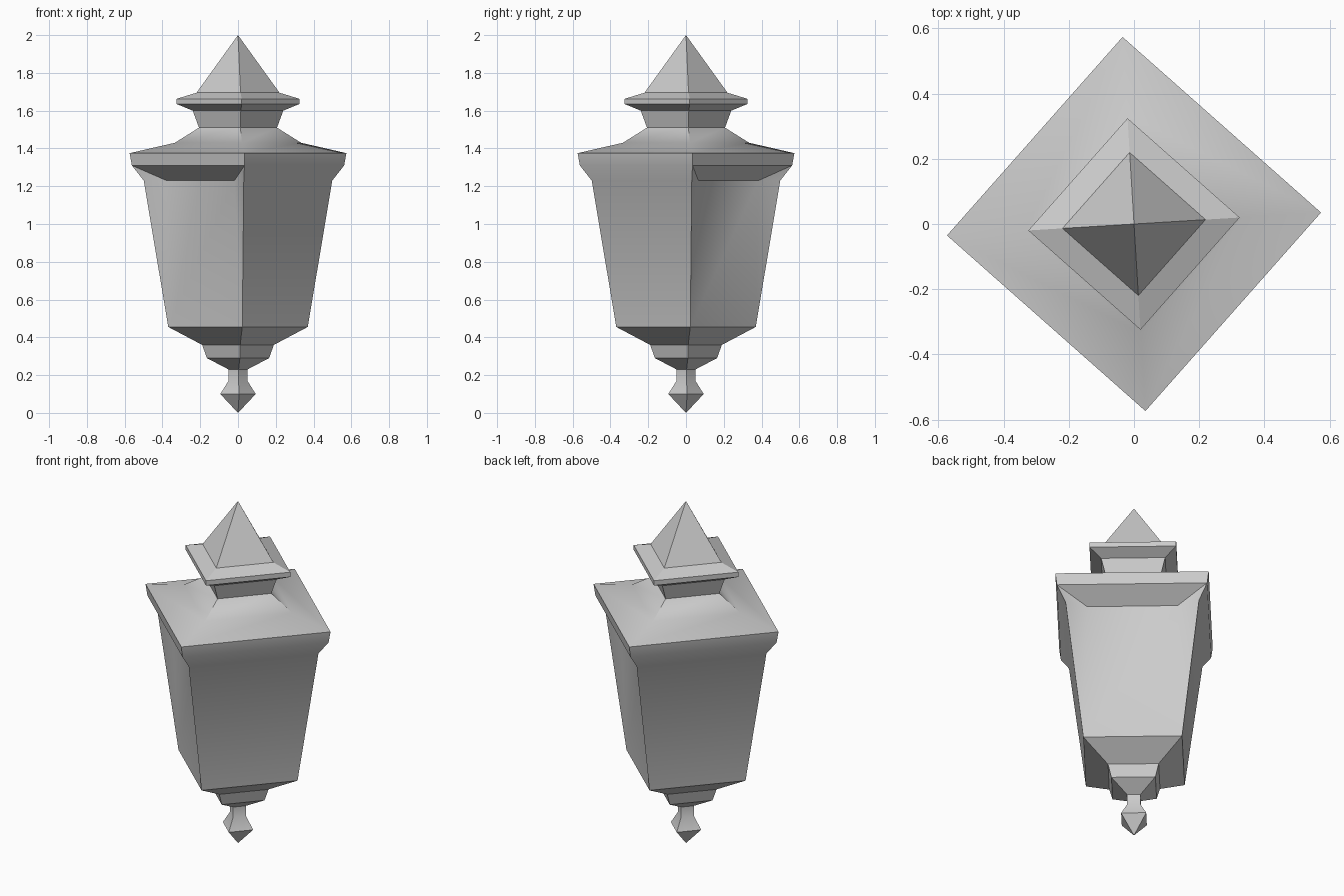
import bpy, bmesh, math
from mathutils import Vector

cube = bpy.data.objects.get("Cube")
if cube:
    bpy.data.objects.remove(cube, do_unlink=True)

TURN = math.radians(3.5)      # slight twist of the square plan
QUARTER = math.pi / 2

grey = bpy.data.materials.new("plain grey")
grey.use_nodes = True
colour = (0.6, 0.6, 0.6, 1)
grey.diffuse_color = colour
grey.node_tree.nodes["Principled BSDF"].inputs["Base Color"].default_value = colour


def ring(bm, radius, z):
    """Four corners of a square, or a single tip when the radius is zero."""
    if radius == 0:
        return [bm.verts.new((0, 0, z))] * 4
    return [bm.verts.new((radius * math.cos(TURN + k * QUARTER),
                          radius * math.sin(TURN + k * QUARTER), z)) for k in range(4)]


def side(bm, low, high, k):
    """One side face between two rings; becomes a triangle at a tip."""
    n = (k + 1) % 4
    corners = list(dict.fromkeys((low[k], low[n], high[n], high[k])))
    bm.faces.new(corners)


def finish(bm, name):
    mesh = bpy.data.meshes.new(name)
    bm.normal_update()
    bm.to_mesh(mesh)
    bm.free()
    mesh.materials.append(grey)
    obj = bpy.data.objects.new(name, mesh)
    bpy.context.collection.objects.link(obj)
    bpy.ops.object.select_all(action="DESELECT")
    obj.select_set(True)
    bpy.context.view_layer.objects.active = obj
    bpy.ops.object.shade_smooth_by_angle(angle=math.radians(30))


def square_part(name, profile):
    """Stack square rings given as (corner radius, height)."""
    bm = bmesh.new()
    rings = [ring(bm, r, z) for r, z in profile]
    for low, high in zip(rings, rings[1:]):
        for k in range(4):
            side(bm, low, high, k)
    finish(bm, name)


# Stacked square parts
square_part("bottom_finial", [(0, 0), (0.094, 0.1), (0.05, 0.17), (0.05, 0.23)])
square_part("stepped_base", [(0.05, 0.23), (0.165, 0.29), (0.19, 0.36), (0.37, 0.455)])
square_part("roof", [(0.575, 1.375), (0.335, 1.43), (0.207, 1.51)])
square_part("neck", [(0.207, 1.51), (0.24, 1.6), (0.325, 1.635)])
square_part("cap", [(0.325, 1.635), (0.325, 1.663), (0.22, 1.695), (0, 2)])

# Lantern body: two flared sides, two sides with a recessed panel under the rim
bm = bmesh.new()
foot = ring(bm, 0.37, 0.455)
shoulder = ring(bm, 0.5, 1.23)
rim_low = ring(bm, 0.563, 1.31)
rim_top = ring(bm, 0.575, 1.375)
for k in range(4):
    n = (k + 1) % 4
    side(bm, rim_low, rim_top, k)
    if k % 2:
        side(bm, foot, shoulder, k)
        side(bm, shoulder, rim_low, k)
        continue
    angle = TURN + QUARTER * (k + 0.5)
    out = Vector((math.cos(angle), math.sin(angle), 0))
    along = Vector((-out.y, out.x, 0))
    a, b = [bm.verts.new(out * 0.3 + along * t + Vector((0, 0, 1.23))) for t in (-0.24, 0.24)]
    for face in ((foot[k], foot[n], b, a),
                 (foot[k], a, shoulder[k]), (foot[n], shoulder[n], b),
                 (shoulder[k], a, rim_low[k]), (shoulder[n], rim_low[n], b),
                 (a, b, rim_low[n], rim_low[k])):
        bm.faces.new(face)
finish(bm, "lantern_body")
